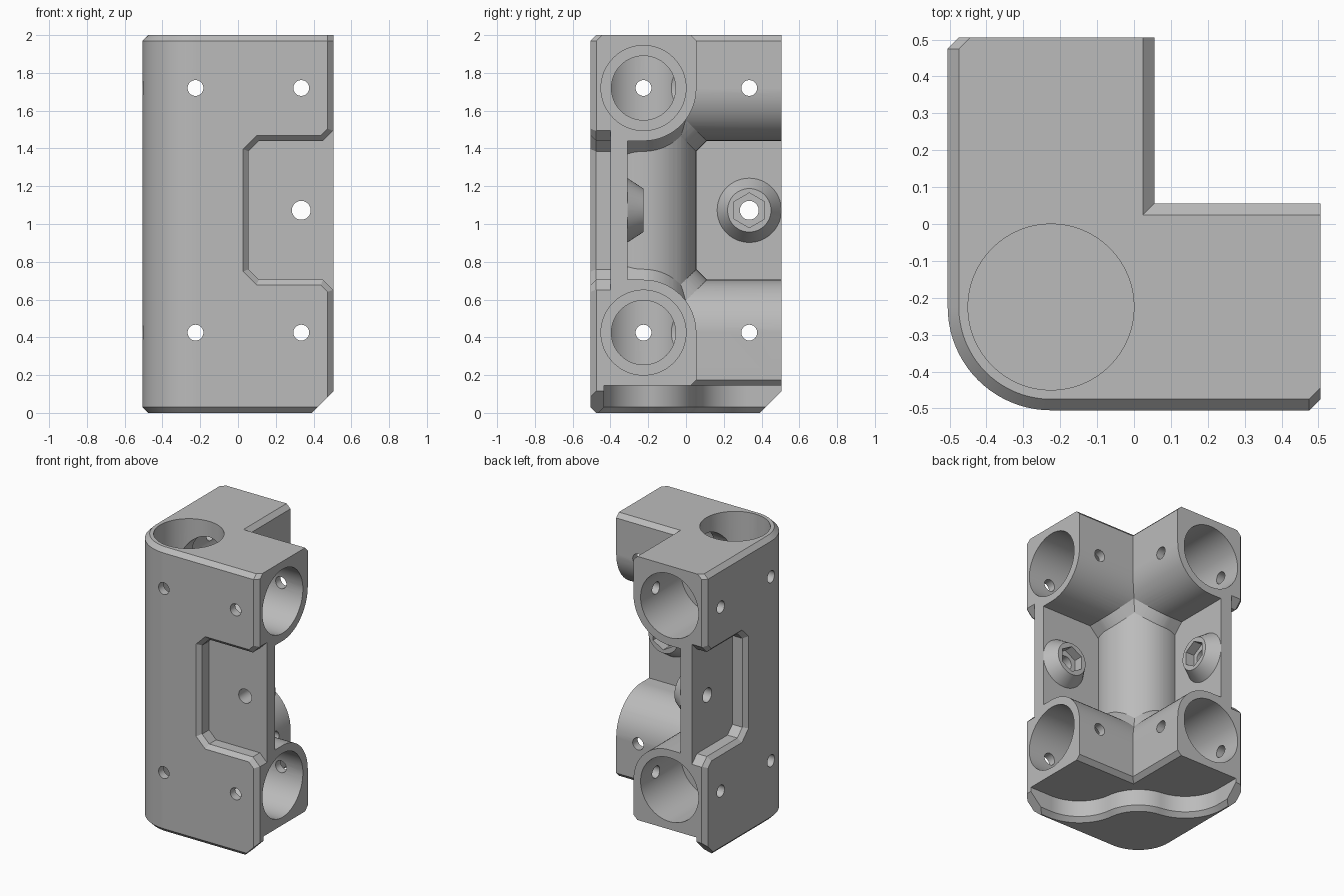
import bpy, bmesh
from math import sin, cos, pi, sqrt, radians, atan2

cube = bpy.data.objects.get("Cube")
if cube:
    bpy.data.objects.remove(cube)

C = -0.225       # tube axis offset
R = 0.28         # outer tube wall
H = 0.505        # half width
BIG = 0.7        # overshoot, trimmed by the envelope
TOP_Z, MID_Z = 1.72, 1.0725
SEG = 64


def arc(cx, cy, r, a, b, n=16):
    """Points on an arc, angles in degrees."""
    angles = [radians(a + (b - a) * i / n) for i in range(n + 1)]
    return [(cx + r * cos(t), cy + r * sin(t)) for t in angles]


def circle(cx, cy, r, n=SEG):
    return arc(cx, cy, r, 90, 450, n)[:-1]


def loft(name, rings):
    """Closed solid through matching rings of points."""
    bm = bmesh.new()
    rows = [[bm.verts.new(p) for p in ring] for ring in rings]
    n = len(rows[0])
    for a, b in zip(rows, rows[1:]):
        for i in range(n):
            j = (i + 1) % n
            bm.faces.new((a[i], a[j], b[j], b[i]))
    bm.faces.new(rows[0])
    bm.faces.new(rows[-1])
    bmesh.ops.recalc_face_normals(bm, faces=bm.faces)
    mesh = bpy.data.meshes.new(name)
    bm.to_mesh(mesh)
    bm.free()
    obj = bpy.data.objects.new(name, mesh)
    bpy.context.scene.collection.objects.link(obj)
    return obj


def along_x(pts, x):
    return [(x, y, z) for y, z in pts]


def along_y(pts, y):
    return [(x, y, z) for x, z in pts]


def along_z(pts, z):
    return [(x, y, z) for x, y in pts]


def swap(rings):
    return [[(y, x, z) for x, y, z in ring] for ring in rings]


def flip(rings):
    return [[(x, y, 2 * MID_Z - z) for x, y, z in ring] for ring in rings]


def combine(rings, operation, name="helper"):
    """Boolean a lofted solid with the bracket."""
    helper = loft(name, rings)
    helper.hide_render = True
    bpy.context.view_layer.objects.active = bracket
    mod = bracket.modifiers.new("shape", 'BOOLEAN')
    mod.solver = 'EXACT'
    mod.operation = operation
    mod.object = helper
    bpy.ops.object.modifier_apply(modifier=mod.name)
    bpy.data.objects.remove(helper)


def both(rings, operation):
    """The same feature on the right arm side and the back arm side."""
    combine(rings, operation)
    combine(swap(rings), operation)


def four(rings, operation):
    """The same feature on all four arms."""
    both(rings, operation)
    both(flip(rings), operation)


# vertical column
ring = circle(C, C, R - 0.0005)
bracket = loft("corner_bracket", [along_z(ring, 0.1), along_z(ring, 1.9)])


# horizontal arms: rounded toward the middle, chamfered on the far inner edge
def arm(extra):
    side = C + R
    pts = [(-BIG, 1.44)] + arc(C, TOP_Z, R, 270, 360)
    pts += [(side, 1.97), (side - 0.03 - extra, 2 + extra), (-BIG, 2 + extra)]
    return [along_x(pts, -BIG), along_x(pts, BIG)]


both(arm(0.1), 'UNION')
both(flip(arm(0)), 'UNION')

# web plates
web = [(-BIG, 0.55), (BIG, 0.55), (BIG, 1.6), (-BIG, 1.6)]
both([along_y(web, -BIG), along_y(web, -0.31)], 'UNION')

# chamfers where arms meet the column
section = [(-0.12, 0), (-0.12, 2 * R + 0.055)]
for a, b in arc(0, 0, R, 90, 12):
    section.append((a, 2 * b + 0.055))
section.append((section[-1][0], 0))
gusset = [[(C + (u + t) / 2, C + y, TOP_Z + (t - u) / 2) for y, u in section]
          for t in (-0.1, 0.1)]
four(gusset, 'UNION')


# foot with a wavy inner edge
def foot(e):
    fx, fy = C + sqrt(4 * R * R - 0.07 ** 2), -0.435 + R
    tangent = atan2(fy - C, fx - C) * 180 / pi
    half = [(BIG, -0.435 - e)]
    half += arc(fx, fy, R + e, 270, 180 + tangent)
    half += arc(C, C, R - e, tangent, 45)[1:]
    return [(-BIG, -BIG), (BIG, -BIG)] + half + [(y, x) for x, y in half[-2::-1]] + [(-BIG, BIG)]


combine([along_z(foot(0.03), 0), along_z(foot(0), 0.03), along_z(foot(0), 0.2)], 'UNION')

# nut bosses
boss_x = 0.335
both([along_y(circle(boss_x, MID_Z, r), y) for r, y in ((0.183, -0.33), (0.115, C))], 'UNION')


# outer envelope with chamfered edges
def outline(e):
    c = 0.03
    side = arc(C, C, R - e, 180, 270, 20)
    return ([(H, H), (-H + e + c, H), (-H + e, H - c)] + side
            + [(H - c, -H + e), (H, -H + e + c)])


combine([along_z(outline(e), z) for e, z in ((0.03, 0), (0, 0.03), (0, 1.97), (0.03, 2))],
        'INTERSECT')

# sloped ends of the foot
slope = [(0.34, -0.05), (BIG, -0.05), (BIG, 0.31)]
both([along_y(slope, -0.8), along_y(slope, 0.8)], 'DIFFERENCE')


# side pockets with a bevelled rim
def pocket(e):
    k = 0.414 * e
    half = [(BIG - k, 1.69 + e), (0.45 - k, 1.44 + e), (0.11 - k, 1.44 + e), (0.055 - e, 1.385 + k)]
    return half + [(x, 2 * MID_Z - z) for x, z in reversed(half)]


both([along_y(pocket(e), y) for e, y in ((0, -0.4), (0, -0.477), (0.06, -0.537))], 'DIFFERENCE')

# tube sockets and the passages joining them
ring = circle(C, C, 0.225)
combine([along_z(ring, 0.2), along_z(ring, 2.1)], 'DIFFERENCE')
for r, x in ((0.225, 0.055), (0.17, C)):
    ring = circle(C, TOP_Z, r)
    four([along_x(ring, x), along_x(ring, BIG)], 'DIFFERENCE')

# screw holes
for x, end in ((C, C), (boss_x, 0.2)):
    ring = circle(x, TOP_Z, 0.042, 24)
    four([along_y(ring, -BIG), along_y(ring, end)], 'DIFFERENCE')
ring = circle(boss_x, MID_Z, 0.05, 24)
both([along_y(ring, -BIG), along_y(ring, 0)], 'DIFFERENCE')

# hexagonal nut recesses
ring = circle(boss_x, MID_Z, 0.092, 6)
both([along_y(ring, -0.29), along_y(ring, 0)], 'DIFFERENCE')

# material and shading
grey = bpy.data.materials.new("plain_grey")
grey.use_nodes = True
color = (0.5, 0.5, 0.5, 1)
grey.diffuse_color = color
grey.node_tree.nodes["Principled BSDF"].inputs["Base Color"].default_value = color
bracket.data.materials.clear()
bracket.data.materials.append(grey)
for poly in bracket.data.polygons:
    poly.material_index = 0
bpy.ops.object.select_all(action='DESELECT')
bracket.select_set(True)
bpy.context.view_layer.objects.active = bracket
bpy.ops.object.shade_smooth_by_angle(angle=radians(20))
normals = bracket.modifiers.new("clean_normals", 'WEIGHTED_NORMAL')
normals.keep_sharp = True
